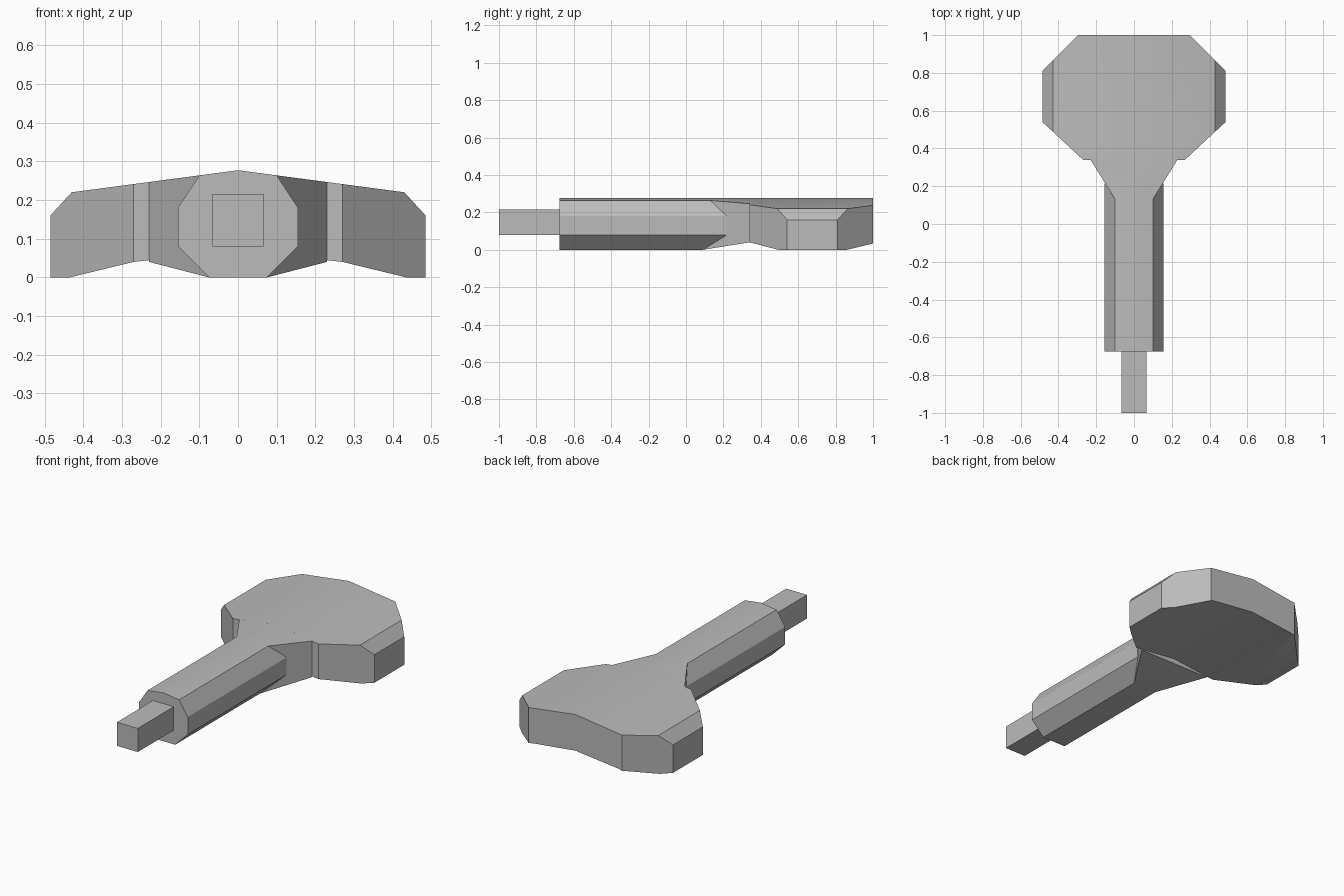
import bpy
import bmesh
import math
from mathutils import Vector

cube = bpy.data.objects.get("Cube")
if cube:
    bpy.data.objects.remove(cube, do_unlink=True)

grey = bpy.data.materials.new("plain grey")
grey.use_nodes = True
colour = (0.5, 0.5, 0.5, 1)
grey.diffuse_color = colour
grey.node_tree.nodes["Principled BSDF"].inputs["Base Color"].default_value = colour


def both_sides(half):
    """Close a right-hand (x, z) outline, listed bottom to top, by mirroring it."""
    return half + [(-x, z) for x, z in reversed(half) if x > 0]


def cut_prism(name, profile, y0, y1, cuts=()):
    """Extrude an (x, z) profile along y, then trim it by (point, outward normal) planes."""
    bm = bmesh.new()
    face = bm.faces.new([bm.verts.new((x, y0, z)) for x, z in profile])
    side = bmesh.ops.extrude_face_region(bm, geom=[face])
    verts = [v for v in side["geom"] if isinstance(v, bmesh.types.BMVert)]
    bmesh.ops.translate(bm, verts=verts, vec=(0, y1 - y0, 0))
    for point, normal in cuts:
        geom = bm.verts[:] + bm.edges[:] + bm.faces[:]
        res = bmesh.ops.bisect_plane(bm, geom=geom, plane_co=point, plane_no=normal,
                                     clear_outer=True)
        rim = [e for e in res["geom_cut"] if isinstance(e, bmesh.types.BMEdge)]
        bmesh.ops.holes_fill(bm, edges=rim)
    bmesh.ops.recalc_face_normals(bm, faces=bm.faces)
    mesh = bpy.data.meshes.new(name)
    bm.to_mesh(mesh)
    bm.free()
    mesh.materials.append(grey)
    obj = bpy.data.objects.new(name, mesh)
    bpy.context.collection.objects.link(obj)
    bpy.ops.object.select_all(action='DESELECT')
    obj.select_set(True)
    bpy.context.view_layer.objects.active = obj
    bpy.ops.object.shade_smooth_by_angle(angle=math.radians(30))
    return obj


def mirrored_cut(a, b):
    """Vertical cutting planes through plan points a and b, on both sides."""
    dx, dy = b[0] - a[0], b[1] - a[1]
    n = Vector((dy, -dx, 0))
    return [((s * a[0], a[1], 0), (s * n.x, n.y, 0)) for s in (1, -1)]


PEAK = 0.277
NECK, HEAD = 0.09, 0.34


def roof(x):
    return PEAK - 0.133 * x


# Sloping underside shared by the shaft end and the flared neck
under = ((0, NECK, 0), (0, 0.04, NECK - HEAD))

# Square tip
tip = both_sides([(0.066, 0.08), (0.066, 0.215)])
cut_prism("square_tip", tip, -1, -0.67)

# Faceted shaft
shaft = both_sides([(0.075, 0), (0.155, 0.08), (0.155, 0.18),
                    (0.10, roof(0.10)), (0, PEAK)])
cut_prism("shaft", shaft, -0.675, 0.215, [under])

# Neck flaring out to the head
neck = both_sides([(0.23, 0), (0.23, roof(0.23)), (0, PEAK)])
cut_prism("flared_neck", neck, NECK, HEAD,
          [under] + mirrored_cut((0.075, NECK), (0.23, HEAD)))

# Broad head with arched underside and cut corners
head = both_sides([(0, 0.07), (0.27, 0.04), (0.435, 0), (0.485, 0),
                   (0.485, 0.16), (0.43, 0.22), (0, PEAK)])
cut_prism("head", head, HEAD, 1,
          mirrored_cut((0.27, HEAD), (0.485, 0.54))
          + mirrored_cut((0.485, 0.81), (0.295, 1)))
